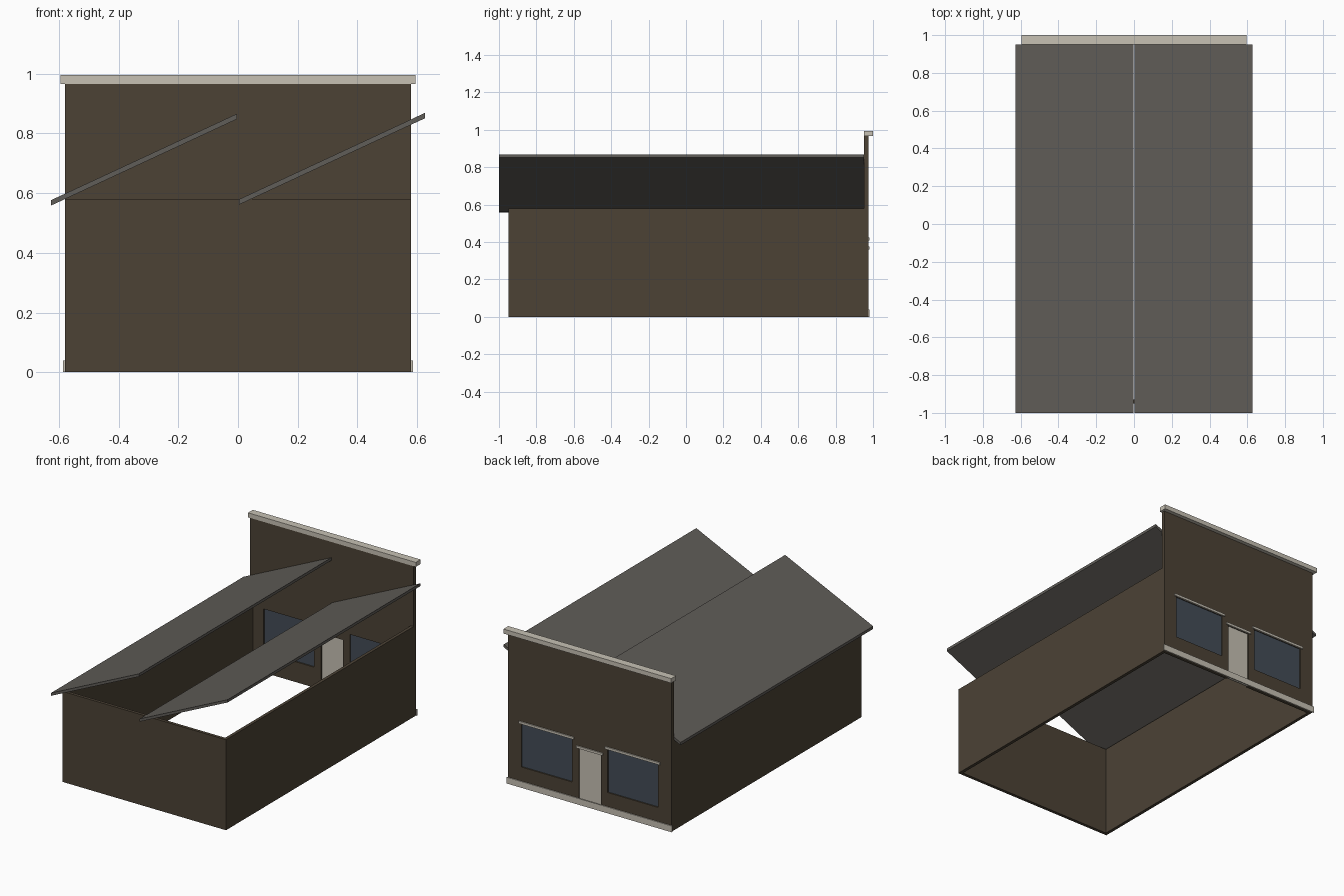
import bpy, bmesh

if "Cube" in bpy.data.objects:
    bpy.data.objects.remove(bpy.data.objects["Cube"])


def srgb(h):
    c = [int(h[i:i + 2], 16) / 255 for i in (0, 2, 4)]
    return [v / 12.92 if v <= 0.04045 else ((v + 0.055) / 1.055) ** 2.4 for v in c] + [1]


def material(name, h):
    m = bpy.data.materials.new(name)
    m.diffuse_color = srgb(h)
    m.use_nodes = True
    m.node_tree.nodes["Principled BSDF"].inputs["Base Color"].default_value = m.diffuse_color
    return m


WALL = material("brown wall", "4c4235")
ROOF = material("grey roof", "605d58")
TRIM = material("pale trim", "c7c1b4")
GLASS = material("dark glass", "434c56")


def box(name, x, y, z, mat, shear=0.0):
    """Box from (min, max) ranges; shear lifts z along x from the low x end."""
    bm = bmesh.new()
    bmesh.ops.create_cube(bm, size=1)
    for v in bm.verts:
        t = [c + 0.5 for c in v.co]
        v.co = [r[0] + (r[1] - r[0]) * k for r, k in zip((x, y, z), t)]
        v.co.z += shear * t[0]
    me = bpy.data.meshes.new(name)
    bm.to_mesh(me)
    bm.free()
    me.materials.append(mat)
    ob = bpy.data.objects.new(name, me)
    bpy.context.collection.objects.link(ob)
    return ob


# low open shell: two sides and the front wall
box("front_wall", (-0.58, 0.58), (-0.95, -0.93), (0, 0.58), WALL)
for s, n in ((-1, "left"), (1, "right")):
    box(n + "_wall", sorted((s * 0.56, s * 0.58)), (-0.93, 0.951), (0, 0.58), WALL)

# tall facade at the back
facade = box("facade", (-0.58, 0.58), (0.951, 0.975), (0, 0.966), WALL)
box("facade_cap", (-0.595, 0.595), (0.951, 1.0), (0.966, 0.995), TRIM)
box("base_trim", (-0.587, 0.587), (0.975, 0.981), (0, 0.04), TRIM)

# openings with panes and lintels: name, x range, z range, lintel overhang, colour
openings = [
    ("left_window", (-0.485, -0.127), (0.13, 0.408), GLASS),
    ("right_window", (0.127, 0.485), (0.13, 0.408), GLASS),
    ("door", (-0.078, 0.078), (0, 0.36), TRIM),
]
for name, x, z, mat in openings:
    low = z[0] if z[0] > 0 else -0.05
    cutter = box(name + "_cutter", x, (0.9, 1.05), (low, z[1]), WALL)
    cutter.hide_render = True
    cutter.hide_viewport = True
    mod = facade.modifiers.new(name, "BOOLEAN")
    mod.object = cutter
    mod.operation = "DIFFERENCE"
    mod.solver = "EXACT"
    box(name + "_panel", x, (0.96, 0.967), z, mat)
    box(name + "_lintel", (x[0] - 0.016, x[1] + 0.016), (0.975, 0.982),
        (z[1], z[1] + 0.015), TRIM)

# two parallel sloping roof sheets
box("left_roof", (-0.627, -0.003), (-1.0, 0.951), (0.558, 0.576), ROOF, 0.29)
box("right_roof", (0.003, 0.627), (-1.0, 0.951), (0.561, 0.579), ROOF, 0.29)
